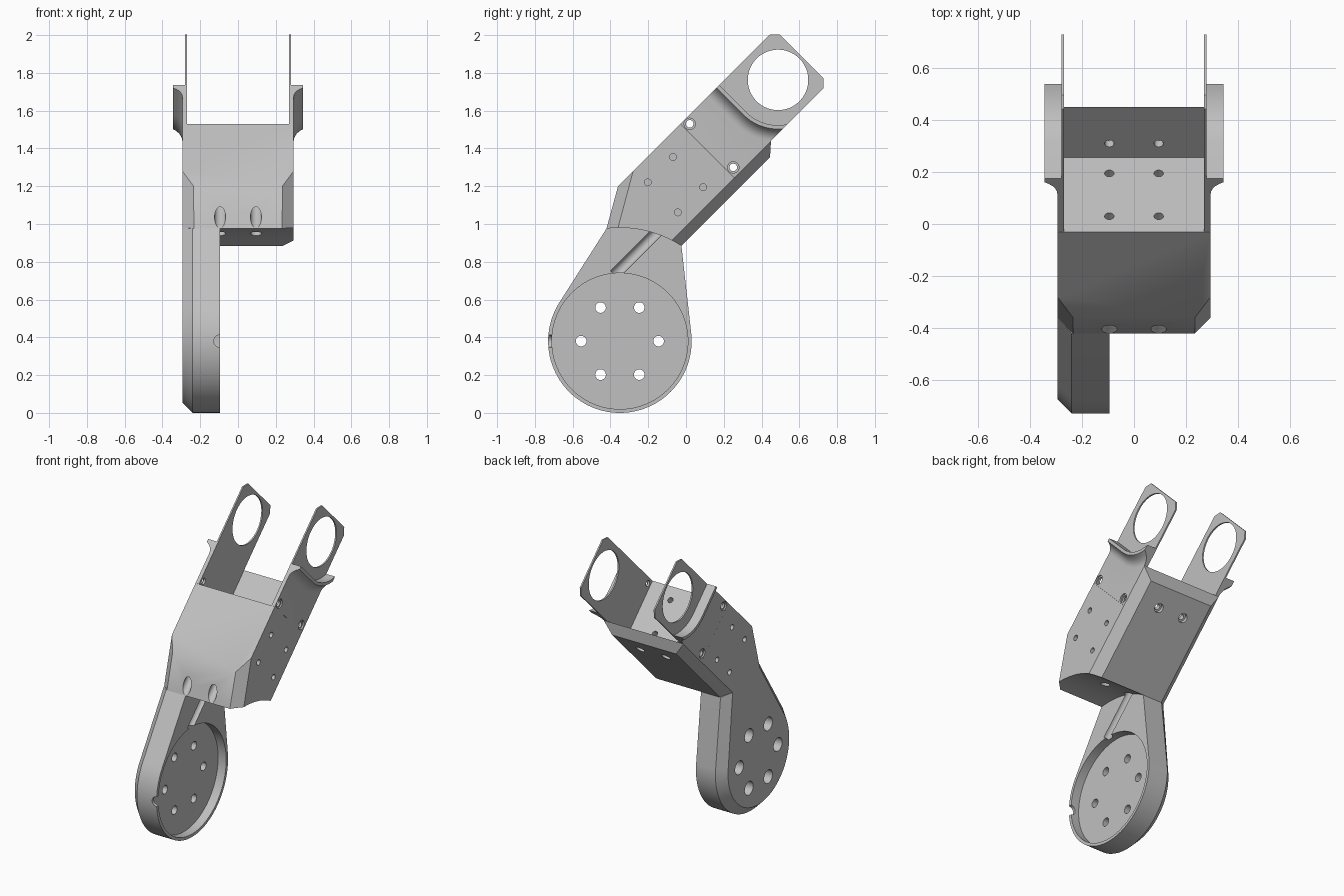
import bpy, bmesh, math
from mathutils import Vector

if "Cube" in bpy.data.objects:
    bpy.data.objects.remove(bpy.data.objects["Cube"])

Q = math.sqrt(0.5)
HUB = (-0.35, 0.38)          # hub centre (y, z)
CU, CV = 1.591, 0.902        # fork eye centre in arm axes (u along, v across)

mat = bpy.data.materials.new("light grey")
mat.diffuse_color = (0.527, 0.527, 0.527, 1)
mat.use_nodes = True
mat.node_tree.nodes["Principled BSDF"].inputs["Base Color"].default_value = mat.diffuse_color


def yz(u, v):
    return ((u - v) * Q, (u + v) * Q)


def polar(r, deg):
    a = math.radians(deg)
    return (HUB[0] + r * math.cos(a), HUB[1] + r * math.sin(a))


def loft(name, rings):
    """Closed solid through equal-length rings of points."""
    bm = bmesh.new()
    vr = [[bm.verts.new(p) for p in ring] for ring in rings]
    n = len(rings[0])
    for a, b in zip(vr, vr[1:]):
        for i in range(n):
            j = (i + 1) % n
            bm.faces.new((a[i], a[j], b[j], b[i]))
    bm.faces.new(vr[0])
    bm.faces.new(vr[-1])
    bmesh.ops.recalc_face_normals(bm, faces=bm.faces)
    me = bpy.data.meshes.new(name)
    bm.to_mesh(me)
    bm.free()
    ob = bpy.data.objects.new(name, me)
    bpy.context.collection.objects.link(ob)
    me.materials.append(mat)
    return ob


def prism(name, pts, x0, x1):
    return loft(name, [[(x, y, z) for y, z in pts] for x in (x0, x1)])


def rod(p0, p1, r, sides=32):
    """Cylinder cutter between two points."""
    p0, p1 = Vector(p0), Vector(p1)
    d = p1 - p0
    bpy.ops.mesh.primitive_cylinder_add(
        vertices=sides, radius=r, depth=d.length, location=(p0 + p1) / 2,
        rotation=d.to_track_quat('Z', 'Y').to_euler())
    ob = bpy.context.object
    ob.name = "cutter"
    ob.hide_render = True
    return ob


def rod_uv(x, a, b, r):
    return rod((x, *yz(*a)), (x, *yz(*b)), r)


def cut(obs, cutters):
    for ob in obs:
        bpy.context.view_layer.objects.active = ob
        for c in cutters:
            m = ob.modifiers.new("cut", 'BOOLEAN')
            m.operation, m.solver, m.object = 'DIFFERENCE', 'EXACT', c
            bpy.ops.object.modifier_apply(modifier=m.name)
    for c in cutters:
        bpy.data.objects.remove(c, do_unlink=True)


# Body block with a curved underside and an overhanging lower wall
A0, A1 = 96.8, 57.1
arc = [polar(0.6, A0 + (A1 - A0) * i / 16) for i in range(17)]
body = prism("body", arc + [(0.445, 1.355), (0.45, 1.44), (0.255, 1.245),
                            (-0.03, 1.53), (-0.36, 1.20)], -0.295, 0.295)

# Chamfer the body's lower front corners and underside edges
bm = bmesh.new()
bm.from_mesh(body.data)
for s in (-1, 1):
    a = Vector((s * 0.235, -0.36, 1.20))
    n = (Vector((s * 0.295, -0.28, 1.28)) - a).cross(Vector((0, -0.06, -0.225)))
    if n.x * s < 0:
        n = -n
    low = Vector((s * 0.295, *yz(1.0, 0.698)))
    for co, no in ((a, n), (low, Vector((s * 0.057, 0.0424, -0.0424)))):
        bmesh.ops.bisect_plane(bm, geom=bm.verts[:] + bm.edges[:] + bm.faces[:],
                               dist=1e-5, plane_co=co, plane_no=no.normalized(),
                               clear_outer=True)
        bmesh.ops.holes_fill(bm, edges=[e for e in bm.edges if e.is_boundary], sides=0)
bmesh.ops.recalc_face_normals(bm, faces=bm.faces)
bm.to_mesh(body.data)
bm.free()


# Hub arm: round end with tangent sides, bevelled on its outer face
def arm_outline(r, left, right):
    t = math.degrees(math.acos(r / 0.6))
    a, b = left + t, 360 + right - t
    return ([polar(r, a + (b - a) * i / 64) for i in range(65)] +
            [polar(0.6, right + (left - right) * i / 16) for i in range(17)])


full, small = arm_outline(0.38, A0, A1), arm_outline(0.325, 90.5, 62.6)
arm = loft("hub_arm", [[(x, y, z) for y, z in o]
                       for x, o in ((-0.095, full), (-0.24, full), (-0.295, small))])

# Hub pocket, rim notch and counterbored bolt holes
hy, hz = HUB
tools = [rod((-0.155, hy, hz), (0, hy, hz), 0.36, 96),
         rod((-0.095, -0.8, hz), (-0.095, -0.6, hz), 0.033)]
for k in range(6):
    y, z = polar(0.205, 60 * k)
    tools += [rod((-0.4, y, z), (0, y, z), 0.028),
              rod((-0.4, y, z), (-0.225, y, z), 0.045)]
tools.append(rod_uv(-0.095, (0.25, 0.785), (0.66, 0.785), 0.029))
cut([arm], tools)

# Long bolt holes, lower wall holes and blind side holes in the body
tools = []
for s in (-1, 1):
    x = s * 0.095
    for v in (1.018, 0.785):
        tools += [rod_uv(x, (0.25, v), (0.68, v), 0.029),
                  rod_uv(x, (0.6, v), (1.2, v), 0.018)]
    tools += [rod_uv(x, (1.138, 0.55), (1.138, 0.8), 0.018),
              rod_uv(x, (1.138, 0.55), (1.138, 0.667), 0.03)]
    for u in (0.72, 0.909):
        for v in (1.006, 0.781):
            y, z = yz(u, v)
            tools.append(rod((s * 0.24, y, z), (s * 0.33, y, z), 0.018))
cut([body], tools)

# Fork: thin eye plate and thicker side wall ending in a flared lip
TOP, BOT, END, TIP = 1.103, 0.70, 1.061, 1.768
plate = [(END, TOP), (TIP - 0.04, TOP), (TIP, TOP - 0.037),
         (TIP, BOT + 0.037), (TIP - 0.04, BOT), (END, BOT)]
section = [(0, 0.275), (0, 0.345), (0.02, 0.345), (0.03, 0.328), (0.042, 0.313),
           (0.056, 0.303), (0.07, 0.297), (0.085, 0.295)]


def lip_u(v, off):
    r = 0.24 + off
    return CU - (r if v >= CV else math.sqrt(r * r - (v - CV) ** 2))


parts = [body, arm]
for s, side in ((-1, "left"), (1, "right")):
    eye = prism(side + "_eye_plate", [yz(*p) for p in plate], s * 0.27, s * 0.28)
    rings = []
    for v in [TOP] + [CV + (BOT - CV) * i / 12 for i in range(13)]:
        ring = [(s * x, *yz(lip_u(v, o), v)) for o, x in section]
        rings.append(ring + [(s * x, *yz(END, v)) for x in (0.295, 0.275)])
    wall = loft(side + "_flared_wall", rings)
    y, z = yz(CU, CV)
    cut([eye], [rod((s * 0.2, y, z), (s * 0.4, y, z), 0.16, 96)])
    tools = []
    for v in (1.068, 0.742):
        y, z = yz(1.096, v)
        tools += [rod((s * 0.2, y, z), (s * 0.4, y, z), 0.02),
                  rod((s * 0.285, y, z), (s * 0.4, y, z), 0.03)]
    cut([eye, wall], tools)
    parts += [eye, wall]

# Smooth rounded surfaces, keep hard edges
bpy.ops.object.select_all(action='DESELECT')
for ob in parts:
    ob.select_set(True)
bpy.context.view_layer.objects.active = body
bpy.ops.object.shade_smooth_by_angle(angle=math.radians(30))
